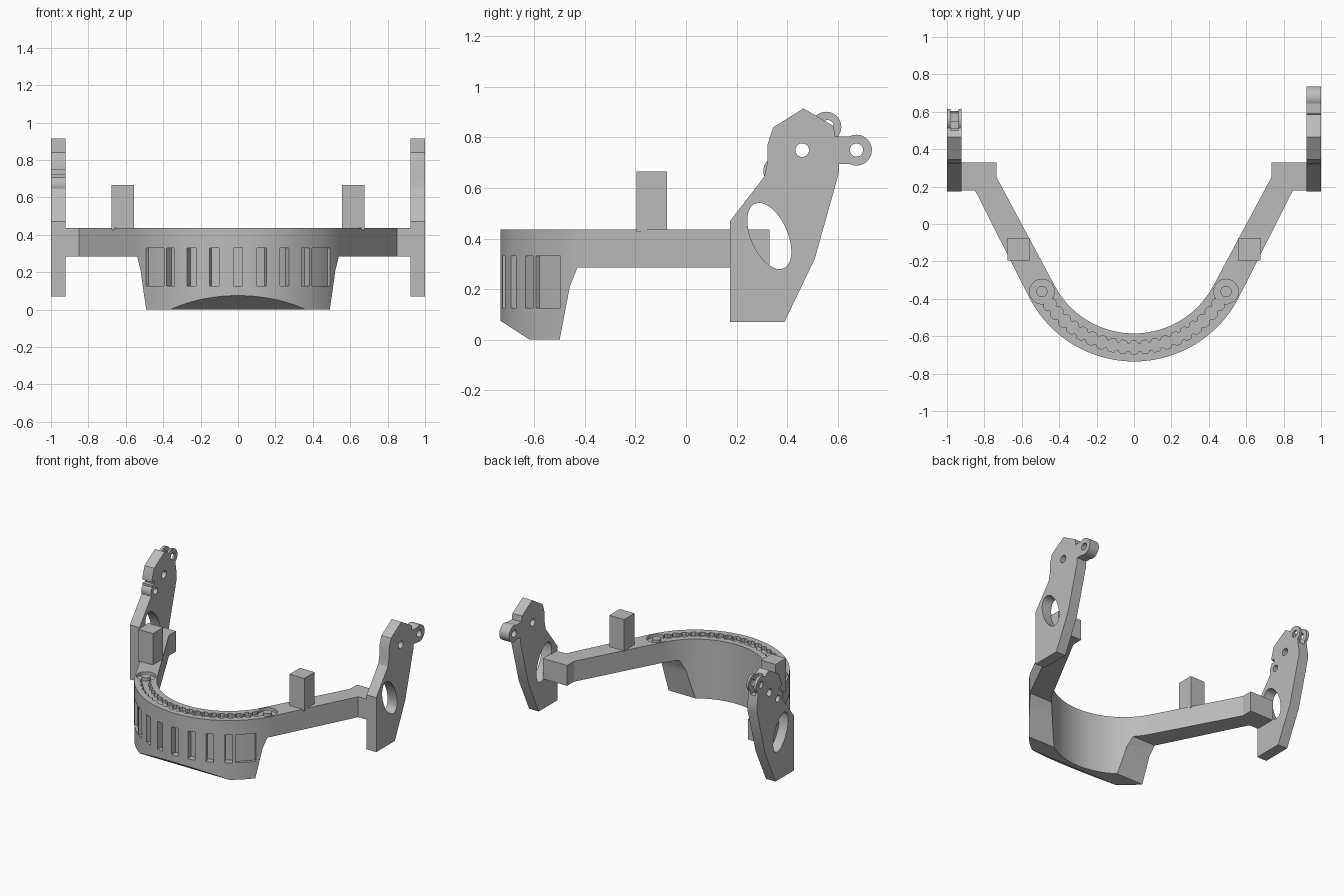
import bpy, bmesh, math
from mathutils import Matrix, Vector

if "Cube" in bpy.data.objects:
    bpy.data.objects.remove(bpy.data.objects["Cube"])

grey = bpy.data.materials.new("mid grey plastic")
grey.use_nodes = True
grey.diffuse_color = (0.5, 0.5, 0.5, 1)
grey.node_tree.nodes["Principled BSDF"].inputs["Base Color"].default_value = grey.diffuse_color

ARC_Y, R_OUT, R_IN, SWEEP = -0.105, 0.63, 0.48, 63
TOP, UNDER = 0.435, 0.285


def prism(name, outline, low, high, axis="z"):
    """Extrude a closed outline: (x, y) along z, or (y, z) along x."""
    place = (lambda p, h: (p[0], p[1], h)) if axis == "z" else (lambda p, h: (h, p[0], p[1]))
    bm = bmesh.new()
    n = len(outline)
    a = [bm.verts.new(place(p, low)) for p in outline]
    b = [bm.verts.new(place(p, high)) for p in outline]
    bm.faces.new(a)
    bm.faces.new(b[::-1])
    for i in range(n):
        j = (i + 1) % n
        bm.faces.new((a[i], b[i], b[j], a[j]))
    bmesh.ops.recalc_face_normals(bm, faces=bm.faces)
    mesh = bpy.data.meshes.new(name)
    bm.to_mesh(mesh)
    bm.free()
    mesh.materials.append(grey)
    ob = bpy.data.objects.new(name, mesh)
    bpy.context.collection.objects.link(ob)
    return ob


def combine(ob, others, operation):
    """Apply boolean modifiers and remove the helper parts."""
    for other in others:
        mod = ob.modifiers.new("cut", "BOOLEAN")
        mod.operation, mod.solver, mod.object = operation, "EXACT", other
        bpy.context.view_layer.update()
        graph = bpy.context.evaluated_depsgraph_get()
        mesh = bpy.data.meshes.new_from_object(ob.evaluated_get(graph))
        ob.modifiers.clear()
        ob.data = mesh
        bpy.data.objects.remove(other)


def polar(radius, degrees):
    a = math.radians(degrees)
    return (radius * math.sin(a), ARC_Y - radius * math.cos(a))


def arc(radius, start, end, steps):
    return [polar(radius, start + (end - start) * i / steps) for i in range(steps + 1)]


def oval(cx, cy, rx, ry, turn=0, steps=32):
    c, s = math.cos(math.radians(turn)), math.sin(math.radians(turn))
    pts = []
    for i in range(steps):
        t = 2 * math.pi * i / steps
        u, v = rx * math.cos(t), ry * math.sin(t)
        pts.append((cx + u * c - v * s, cy + u * s + v * c))
    return pts


def rect(x0, y0, x1, y1):
    return [(x0, y0), (x1, y0), (x1, y1), (x0, y1)]


def sector(name, r0, r1, a0, a1, low, high, steps=4):
    return prism(name, arc(r0, a0, a1, steps) + arc(r1, a1, a0, steps), low, high)


# U-shaped band with straight arms and square ends
right_end = [(0.85, 0.18), (0.93, 0.18), (0.93, 0.33), (0.735, 0.33), (0.735, 0.25)]
left_end = [(-x, y) for x, y in reversed(right_end)]
band = prism("curved_band", arc(R_OUT, -SWEEP, SWEEP, 64) + right_end
             + arc(R_IN, SWEEP, -SWEEP, 64) + left_end, UNDER, TOP)

# Skirt below the band, trimmed by its side profile
skirt = sector("front_skirt", R_IN, R_OUT, -SWEEP, SWEEP, -0.1, UNDER + 0.05, 64)
profile = [(-0.62, 0), (-0.5, 0), (-0.46, 0.21), (-0.43, UNDER), (-0.43, 0.3),
           (-0.8, 0.3), (-0.8, 0.117)]
combine(skirt, [prism("trim", profile, -1, 1, "x")], "INTERSECT")
combine(band, [skirt], "UNION")

# Vent slots and the wide pockets on the outer face
cuts = [sector("slot", 0.585, 0.66, a - 2.3, a + 2.3, 0.125, 0.33)
        for a in (-35, -23.3, -11.7, 0, 11.7, 23.3, 35)]
cuts += [sector("pocket", 0.61, 0.66, s * 39, s * 51.5, 0.125, 0.33) for s in (-1, 1)]

# Toothed groove in the top face
def toothed(radius, bite):
    pts = []
    for k in range(-9, 10):
        mid = k * 6
        for off, r in ((-2.5, 0), (-1.3, bite), (1.3, bite), (2.5, 0)):
            pts.append(polar(radius + r, mid + off))
    return pts

cuts.append(prism("groove", toothed(0.575, 0.015) + toothed(0.535, -0.015)[::-1],
                  TOP - 0.025, TOP + 0.1))

# Round seats at both ends of the groove
for s in (-1, 1):
    x, y = polar(0.555, s * 62.5)
    cuts.append(prism("seat", oval(x, y, 0.066, 0.066), TOP - 0.025, TOP + 0.1))
combine(band, cuts, "DIFFERENCE")
for s, side in ((-1, "right"), (1, "left")):
    x, y = polar(0.555, s * 62.5)
    prism(side + "_seat_pin", oval(x, y, 0.03, 0.03), TOP - 0.03, TOP)

    # Upright block on each arm
    prism(side + "_post", rect(s * 0.615 - 0.06, -0.195, s * 0.615 + 0.06, -0.075),
          TOP - 0.01, 0.665)

# Side plates
plate_outline = [(0.175, 0.07), (0.39, 0.07), (0.51, 0.32), (0.605, 0.66), (0.605, 0.7),
                 (0.59, 0.8), (0.585, 0.845), (0.465, 0.915), (0.345, 0.84), (0.322, 0.77),
                 (0.322, 0.7), (0.31, 0.645), (0.175, 0.47)]


def through(points, x, name="hole"):
    return prism(name, points, x - 0.1, x + 0.1, "x")


def side_plate(name, x0, x1, ears, holes, extra):
    mid = (x0 + x1) / 2
    plate = prism(name, plate_outline, x0, x1, "x")
    combine(plate, [prism("ear", pts, x0, x1, "x") for pts in ears], "UNION")
    cutters = [through(oval(y, z, r, r), mid) for y, z, r in holes]
    cutters.append(through(oval(0.33, 0.41, 0.14, 0.072, 114, 48), mid))
    combine(plate, cutters + extra, "DIFFERENCE")
    return plate


left = side_plate("left_side_plate", 0.922, 1.0,
                  [oval(0.675, 0.75, 0.061, 0.061), rect(0.55, 0.695, 0.66, 0.803)],
                  [(0.46, 0.75, 0.027), (0.675, 0.75, 0.026)], [])
fork = [prism("fork", rect(0.5, 0.77, 0.63, 0.92), -0.98, -0.938, "x"),
        prism("front_notch", rect(0.28, 0.722, 0.35, 0.745), -1.1, -0.8, "x")]
right = side_plate("right_side_plate", -1.0, -0.922,
                   [oval(0.555, 0.842, 0.06, 0.06), oval(0.362, 0.668, 0.056, 0.056)],
                   [(0.46, 0.75, 0.027), (0.56, 0.845, 0.024), (0.362, 0.668, 0.024)], fork)
# Small tongue inside the fork
prism("fork_tongue", rect(0.51, 0.76, 0.55, 0.81), -0.98, -0.938, "x")

# Smooth the curved walls, keep hard edges
for ob in (band, left, right):
    bpy.ops.object.select_all(action="DESELECT")
    ob.select_set(True)
    bpy.context.view_layer.objects.active = ob
    bpy.ops.object.shade_smooth_by_angle(angle=math.radians(25))
